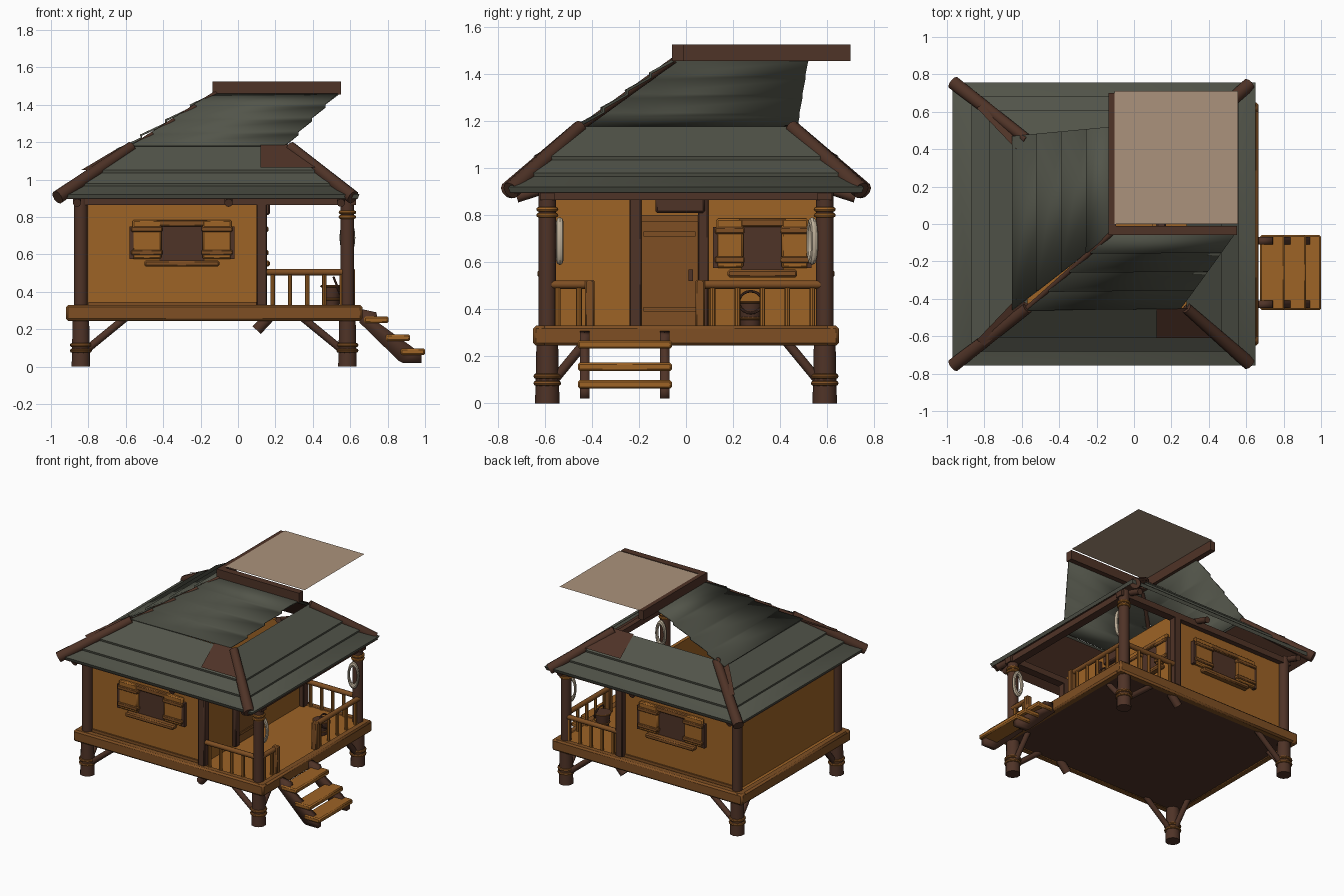
import bpy, bmesh, math
from mathutils import Vector

if "Cube" in bpy.data.objects:
    bpy.data.objects.remove(bpy.data.objects["Cube"])

def mat(name, r, g, b):
    m = bpy.data.materials.new(name)
    m.diffuse_color = (r, g, b, 1)
    m.use_nodes = True
    m.node_tree.nodes["Principled BSDF"].inputs["Base Color"].default_value = m.diffuse_color
    return m

ORANGE = mat("orange wood", .34, .125, .019)
MID = mat("mid brown wood", .21, .078, .017)
DARK = mat("dark brown wood", .078, .033, .02)
ROOF = mat("grey green shingle", .085, .09, .068)
TAN = mat("pale tan cloth", .41, .29, .20)
ROPE = mat("rope", .50, .42, .31)

def finish(name, bm, m):
    me = bpy.data.meshes.new(name)
    bmesh.ops.recalc_face_normals(bm, faces=bm.faces[:])
    bm.to_mesh(me)
    bm.free()
    me.materials.append(m)
    ob = bpy.data.objects.new(name, me)
    bpy.context.collection.objects.link(ob)
    return ob

def box(name, x0, x1, y0, y1, z0, z1, m, bevel=0):
    bm = bmesh.new()
    bmesh.ops.create_cube(bm, size=1)
    for v in bm.verts:
        v.co = ((x0 + x1) / 2 + v.co.x * (x1 - x0), (y0 + y1) / 2 + v.co.y * (y1 - y0),
                (z0 + z1) / 2 + v.co.z * (z1 - z0))
    if bevel:
        bmesh.ops.bevel(bm, geom=bm.edges[:], offset=bevel, segments=1, affect='EDGES')
    return finish(name, bm, m)

def rod(name, p, q, r, m, r2=None, sides=10):
    p, q = Vector(p), Vector(q)
    bm = bmesh.new()
    bmesh.ops.create_cone(bm, cap_ends=True, segments=sides, radius1=r,
                          radius2=r if r2 is None else r2, depth=(q - p).length)
    ob = finish(name, bm, m)
    ob.location = (p + q) / 2
    ob.rotation_euler = (q - p).to_track_quat('Z', 'Y').to_euler()
    return ob

def sheet(name, rows, m, closed=False, thick=0):
    bm = bmesh.new()
    vs = [[bm.verts.new(p) for p in row] for row in rows]
    n = len(rows[0])
    for a, b in zip(vs, vs[1:]):
        for i in range(n if closed else n - 1):
            j = (i + 1) % n
            bm.faces.new((a[i], a[j], b[j], b[i]))
    ob = finish(name, bm, m)
    if thick:
        s = ob.modifiers.new("thickness", 'SOLIDIFY')
        s.thickness = thick
        s.offset = 0
    return ob

def ring(name, loc, r, tube, m, scale=(1, 1, 1), rot=(0, 0, 0)):
    bpy.ops.mesh.primitive_torus_add(major_radius=r, minor_radius=tube, major_segments=20,
                                     minor_segments=8, location=loc, rotation=rot)
    ob = bpy.context.object
    ob.name = name
    ob.scale = scale
    ob.data.materials.append(m)

# floor deck, rim and underside
box("floor", -.9, .64, -.63, .63, .26, .325, ORANGE)
box("floor_underside", -.9, .64, -.63, .63, .25, .258, DARK)
for s in (-1, 1):
    box("floor_rim_side", -.92, .665, s * .62 - .03, s * .62 + .03, .245, .33, MID, .012)
box("floor_rim_left", -.92, -.86, -.65, .65, .245, .33, MID, .012)
box("floor_rim_right", .605, .665, -.65, .65, .245, .33, MID, .012)

# corner posts, feet, bands and braces
for y in (-.59, .59):
    s = 1 if y > 0 else -1
    for x, d in ((-.84, 1), (.585, -1)):
        rod("foot", (x, y, 0), (x, y, .26), .052, DARK, .046)
        rod("post", (x, y, .25), (x, y, .92), .038, DARK)
        for z in (.085, .115):
            ring("foot_band", (x, y, z), .048, .011, MID)
        rod("brace_x", (x + d * .03, y, .09), (x + d * .25, y, .27), .02, DARK)
        rod("brace_y", (x, y - s * .03, .1), (x, y - s * .17, .27), .02, DARK)
    for z in (.80, .825):
        ring("post_band", (.585, y, z), .037, .01, ORANGE)
    box("middle_post", .098, .155, y - .03, y + .03, .32, .9, DARK, .006)
    rod("joist_end", (.17, y, .27), (.10, y, .195), .03, DARK)
    box("top_beam_side", -.88, .63, y - .03, y + .03, .865, .91, DARK)
    ring("rope_coil", (.585, y * .91, .69), .055, .013, ROPE, (.62, 1.5, 1.2),
         (math.pi / 2, 0, 0) if s < 0 else (math.pi / 2, 0, .3))
for x in (-.84, .585):
    box("top_beam_end", x - .03, x + .03, -.62, .62, .865, .91, DARK)

# room walls
box("left_wall", -.845, -.82, -.58, .58, .32, .92, ORANGE)
box("right_wall", .095, .12, -.58, .58, .32, .93, ORANGE)
for s in (-1, 1):
    box("side_wall", -.84, .12, s * .57 - .012, s * .57 + .012, .32, .92, ORANGE)
    box("skirting", -.8, .1, s * .585 - .008, s * .585 + .008, .325, .345, MID)

def wall_box(side, name, u0, u1, z0, z1, n0, n1, m, bevel=0):
    """Box on a wall: u along it, n outwards."""
    if side == 'right':
        return box(name, .12 + n0, .12 + n1, u0, u1, z0, z1, m, bevel)
    s = -1 if side == 'front' else 1
    y = sorted((s * (.582 + n0), s * (.582 + n1)))
    return box(name, u0, u1, y[0], y[1], z0, z1, m, bevel)

# windows with open shutters
for side, c, k in (('front', -.30, 1), ('back', -.30, 1), ('right', .325, .74)):
    wall_box(side, "window_opening", c - .12 * k, c + .12 * k, .56, .77, 0, .008, DARK)
    wall_box(side, "window_lintel", c - .14 * k, c + .14 * k, .75, .785, 0, .03, MID, .006)
    wall_box(side, "window_sill", c - .2 * k, c + .2 * k, .535, .568, 0, .05, MID, .008)
    for s in (-1, 1):
        a, b = sorted((c + s * .11 * k, c + s * .265 * k))
        wall_box(side, "shutter", a, b, .575, .785, 0, .032, ORANGE, .008)
        for z in (.61, .735):
            wall_box(side, "shutter_batten", a - .006, b + .006, z - .014, z + .014, 0, .042, MID, .005)
        e = c + s * .27 * k
        wall_box(side, "shutter_frame", e - .01, e + .01, .575, .75, 0, .03, DARK)

# door
wall_box('right', "door", -.19, .05, .33, .77, 0, .015, MID)
for a, b in ((-.24, -.19), (.05, .095)):
    wall_box('right', "door_jamb", a, b, .325, .88, 0, .03, DARK, .005)
wall_box('right', "door_lintel", -.19, .05, .77, .80, 0, .025, MID)
wall_box('right', "door_header", -.13, .08, .81, .89, 0, .05, DARK, .008)
for z in (.40, .72):
    wall_box('right', "door_batten", -.18, .04, z - .01, z + .01, .01, .022, MID)
wall_box('right', "door_handle", .01, .03, .52, .57, .01, .035, DARK)

# porch railings
def railing(p, q, count):
    p, q = Vector(p), Vector(q)
    up = Vector((0, 0, .505))
    rod("rail", p + up, q + up, .018, MID)
    for i in range(count):
        c = p.lerp(q, (i + .5) / count)
        rod("baluster", c + Vector((0, 0, .32)), c + Vector((0, 0, .5)), .012, ORANGE, sides=8)

for s in (-1, 1):
    railing((.14, s * .6, 0), (.6, s * .6, 0), 5)
railing((.6, -.59, 0), (.6, -.41, 0), 2)
railing((.6, .06, 0), (.6, .59, 0), 5)
for y in (-.41, .06):
    box("rail_post", .58, .625, y - .02, y + .02, .32, .525, MID, .006)

# bucket
rod("bucket", (.5, .275, .33), (.5, .275, .435), .042, DARK, .055, 14)
for z, r in ((.36, .046), (.43, .055)):
    ring("bucket_hoop", (.5, .275, z), r, .006, MID)
ring("bucket_handle", (.53, .275, .43), .05, .006, DARK, rot=(0, 1.2, 0))

# stairs
for y in (-.43, -.09):
    sheet("stringer", [[(.65, y, .31), (.74, y, .29)], [(.65, y, .235), (.75, y, .235)],
                       [(.86, y, .03), (.98, y, .07)], [(.88, y, .02), (.98, y, .02)]], DARK, thick=.04)
for x, z in ((.675, .232), (.79, .137), (.87, .062)):
    box("tread", x, x + .13, -.46, -.06, z, z + .036, ORANGE, .008)

# lower hipped roof, stepped shingle courses
def hip_ring(t, z):
    x0, x1, y = -.97 + .40 * t, .65 - .37 * t, .757 - .305 * t
    return [(x0, -y, z), (x1, -y, z), (x1, y, z), (x0, y, z)]

sheet("lower_roof", [hip_ring(t, z) for t, z in
      ((.03, .897), (0, .92), (.26, .965), (.25, .98), (.5, 1.035), (.49, 1.05), (1, 1.178))], ROOF, True)
sheet("roof_underside", [hip_ring(.02, .895), hip_ring(1, 1.16)], DARK, True)

# hip beams and ridge patches
for s in (-1, 1):
    rod("hip_beam_left", (-.965, s * .755, .905), (-.57, s * .45, 1.175), .038, DARK, .03)
    rod("hip_beam_right", (.615, s * .745, .905), (.28, s * .45, 1.175), .038, DARK, .03)
    sheet("brown_patch", [[(.12, s * .61, 1.064), (.465, s * .61, 1.064)],
                          [(.12, s * .45, 1.187), (.285, s * .45, 1.187)]], DARK)
    for x in (-.86, -.05, .55):
        rod("rafter_end", (x, s * .55, .93), (x, s * .72, .875), .022, DARK)
    sheet("hip_cap", [[(-.80, s * .65, 1.05), (-.84, s * .62, 1.05)],
                      [(-.53, s * .44, 1.185), (-.63, s * .40, 1.175)]], DARK)

# upper roof slopes, leaning to the raised ridge
def slope(name, a0, b0, a1, b1, n):
    a0, b0, a1, b1 = map(Vector, (a0, b0, a1, b1))
    rows = []
    for i in range(n):
        for t, dz in ((i / n, .018), ((i + 1) / n, 0)):
            up = Vector((0, 0, dz))
            rows.append([a0.lerp(a1, t) + up, b0.lerp(b1, t) + up])
    sheet(name, rows, ROOF, thick=.012)

slope("upper_roof_front", (-.57, -.46, 1.165), (.25, -.45, 1.165), (-.12, -.05, 1.46), (.54, -.05, 1.46), 4)
slope("upper_roof_left", (-.65, -.46, 1.14), (-.65, .47, 1.14), (-.12, -.05, 1.46), (-.12, .52, 1.46), 4)
rod("upper_hip", (-.57, -.45, 1.17), (-.12, -.05, 1.46), .014, DARK)

# ridge beams and flat top sheet
box("ridge_beam_front", -.135, .55, -.06, -.01, 1.455, 1.525, DARK)
box("ridge_beam_left", -.135, -.095, -.06, .70, 1.455, 1.525, DARK)
sheet("top_sheet", [[(-.105, 0, 1.527), (.555, 0, 1.527)], [(-.105, .71, 1.527), (.555, .71, 1.527)]], TAN)

bpy.ops.object.select_all(action='SELECT')
bpy.context.view_layer.objects.active = bpy.data.objects["floor"]
bpy.ops.object.shade_smooth_by_angle(angle=math.radians(40))
